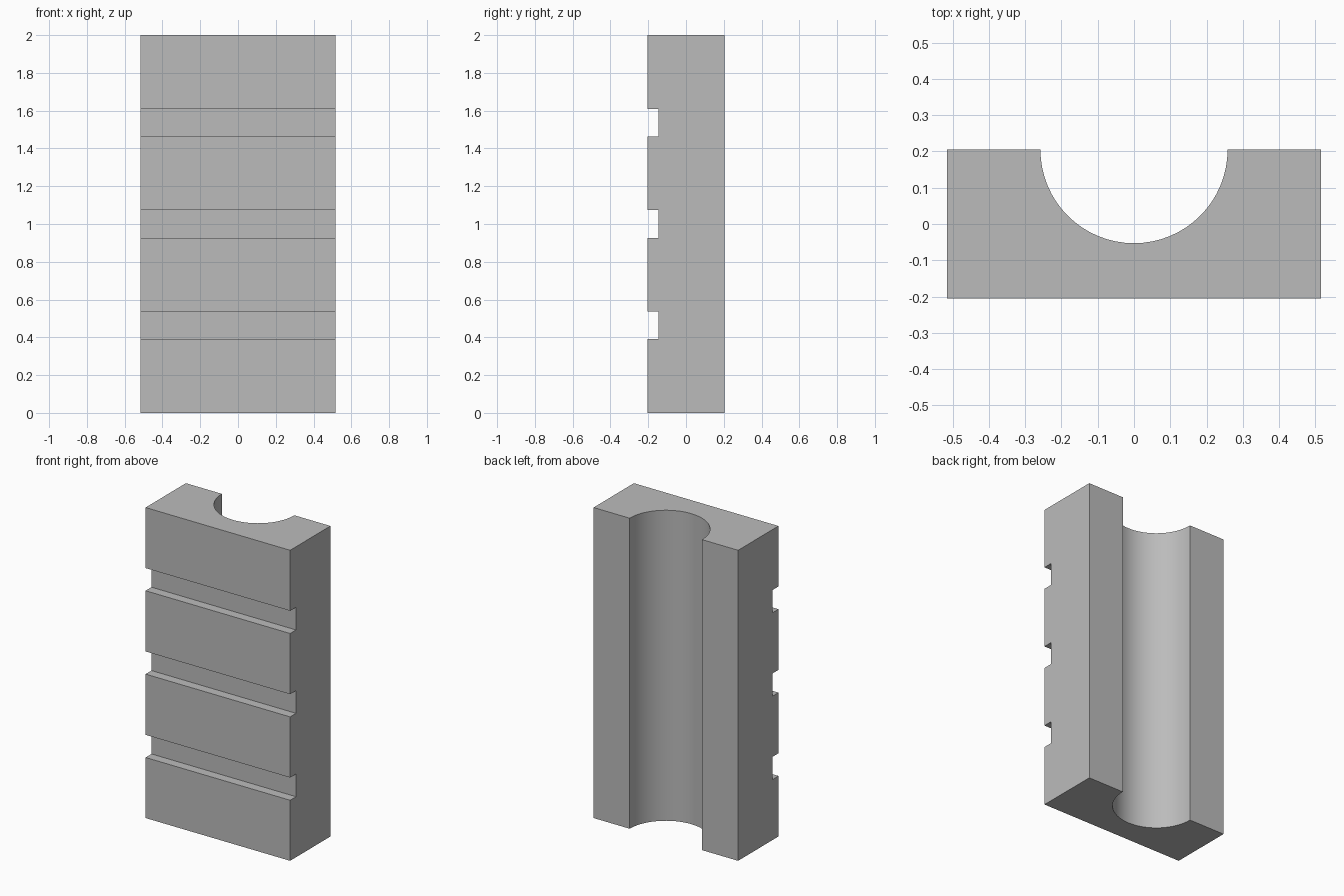
import bpy
import math

cube = bpy.data.objects.get("Cube")
if cube:
    bpy.data.objects.remove(cube, do_unlink=True)

WIDTH, DEPTH, HEIGHT = 1.03, 0.41, 2.0
BORE_RADIUS = 0.258
SLOT_DEPTH, SLOT_HEIGHT, SLOT_SPACING = 0.06, 0.146, 0.537

grey = bpy.data.materials.new("plain grey")
grey.use_nodes = True
colour = (0.5, 0.5, 0.5, 1)
grey.diffuse_color = colour
grey.node_tree.nodes["Principled BSDF"].inputs["Base Color"].default_value = colour


def box(name, size, location):
    bpy.ops.mesh.primitive_cube_add(size=1, location=location)
    ob = bpy.context.object
    ob.name = name
    ob.scale = size
    bpy.ops.object.transform_apply(location=False, rotation=False, scale=True)
    ob.data.materials.append(grey)
    return ob


# Main block
block = box("grooved_block", (WIDTH, DEPTH, HEIGHT), (0, 0, HEIGHT / 2))

# Three horizontal slots across the front
cutters = [
    box("slot_cutter", (WIDTH * 2, SLOT_DEPTH * 2, SLOT_HEIGHT),
        (0, -DEPTH / 2, HEIGHT / 2 + i * SLOT_SPACING))
    for i in (-1, 0, 1)
]

# Half-round channel down the back
bpy.ops.mesh.primitive_cylinder_add(vertices=64, radius=BORE_RADIUS, depth=HEIGHT * 2,
                                    location=(0, DEPTH / 2, HEIGHT / 2))
channel = bpy.context.object
channel.name = "channel_cutter"
channel.data.materials.append(grey)
cutters.append(channel)

for cutter in cutters:
    cutter.hide_render = True
    mod = block.modifiers.new(cutter.name, 'BOOLEAN')
    mod.operation = 'DIFFERENCE'
    mod.solver = 'EXACT'
    mod.object = cutter

# Apply the cuts and remove the cutters
bpy.ops.object.select_all(action='DESELECT')
block.select_set(True)
bpy.context.view_layer.objects.active = block
for name in [m.name for m in block.modifiers]:
    bpy.ops.object.modifier_apply(modifier=name)
for cutter in cutters:
    bpy.data.objects.remove(cutter, do_unlink=True)

bpy.ops.object.shade_smooth_by_angle(angle=math.radians(30))
